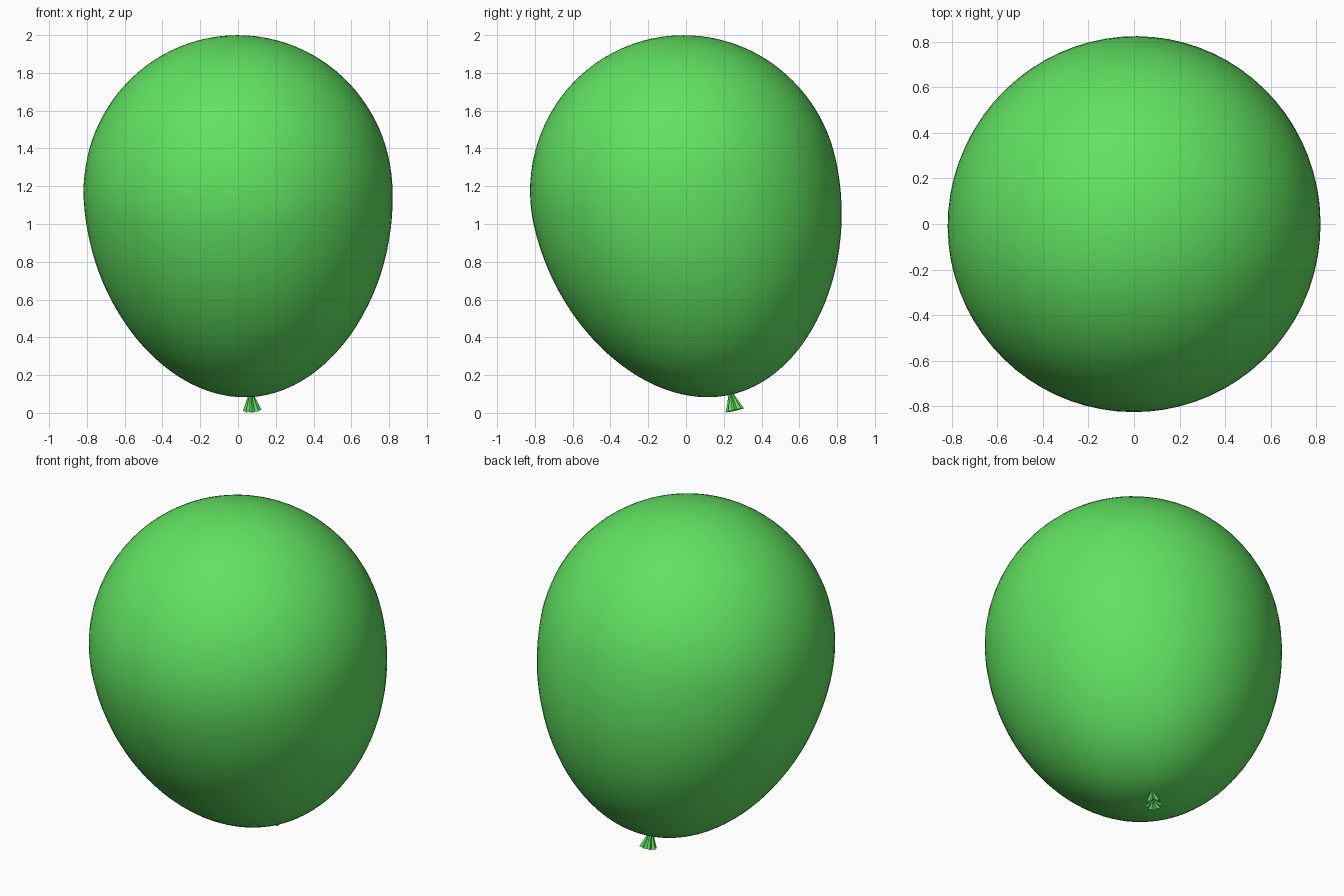
import bpy, bmesh, math
from mathutils import Vector

if "Cube" in bpy.data.objects:
    bpy.data.objects.remove(bpy.data.objects["Cube"])

# Balloon centre, and the leaning axis that runs down to the knot
CENTRE = Vector((0.0, -0.007, 1.17))
KNOT_END = Vector((0.075, 0.258, 0.013))
AXIS = (CENTRE - KNOT_END).normalized()
LENGTH = (CENTRE - KNOT_END).length
WIDE, UP, DOWN = 0.818, 0.83, 1.102

green = bpy.data.materials.new("green_rubber")
green.diffuse_color = (0.12, 0.76, 0.12, 1)
green.use_nodes = True
green.node_tree.nodes["Principled BSDF"].inputs["Base Color"].default_value = green.diffuse_color


def lathe(name, rings, sides, smooth):
    """Skin rings of (height, radius function); None radius means a pole."""
    bm = bmesh.new()
    loops = []
    for z, radius in rings:
        if radius is None:
            loops.append([bm.verts.new((0, 0, z))])
        else:
            loops.append([bm.verts.new((radius(i) * math.cos(2 * math.pi * i / sides),
                                        radius(i) * math.sin(2 * math.pi * i / sides), z))
                          for i in range(sides)])
    for a, b in zip(loops, loops[1:]):
        for i in range(sides):
            j = (i + 1) % sides
            quad = [a[i % len(a)], a[j % len(a)], b[j % len(b)], b[i % len(b)]]
            bm.faces.new(list(dict.fromkeys(quad)))
    bmesh.ops.recalc_face_normals(bm, faces=bm.faces)
    for f in bm.faces:
        f.smooth = smooth
    mesh = bpy.data.meshes.new(name)
    bm.to_mesh(mesh)
    bm.free()
    mesh.materials.append(green)
    ob = bpy.data.objects.new(name, mesh)
    bpy.context.collection.objects.link(ob)
    ob.location = CENTRE
    ob.rotation_mode = 'QUATERNION'
    ob.rotation_quaternion = Vector((0, 0, 1)).rotation_difference(AXIS)
    return ob


# Egg-shaped body: round top, longer and slightly tapered bottom
STEPS = 56
body = [(UP, None)]
for k in range(1, STEPS):
    t = math.pi / 2 - math.pi * k / STEPS
    s = math.sin(t)
    r = WIDE * math.cos(t) * (1 if s > 0 else 1 - 0.05 * s * s)
    body.append((s * (UP if s > 0 else DOWN), lambda i, r=r: r))
body.append((-DOWN, None))
lathe("balloon_body", body, 72, True)

# Pleated flared knot, hollow underneath
def pleat(outer, inner):
    return lambda i: inner if i % 2 else outer

lathe("balloon_knot", [
    (-DOWN + 0.015, None),
    (-DOWN + 0.003, pleat(0.013, 0.010)),
    (-LENGTH + 0.045, pleat(0.030, 0.022)),
    (-LENGTH, pleat(0.050, 0.037)),
    (-LENGTH + 0.035, None),
], 16, False)
